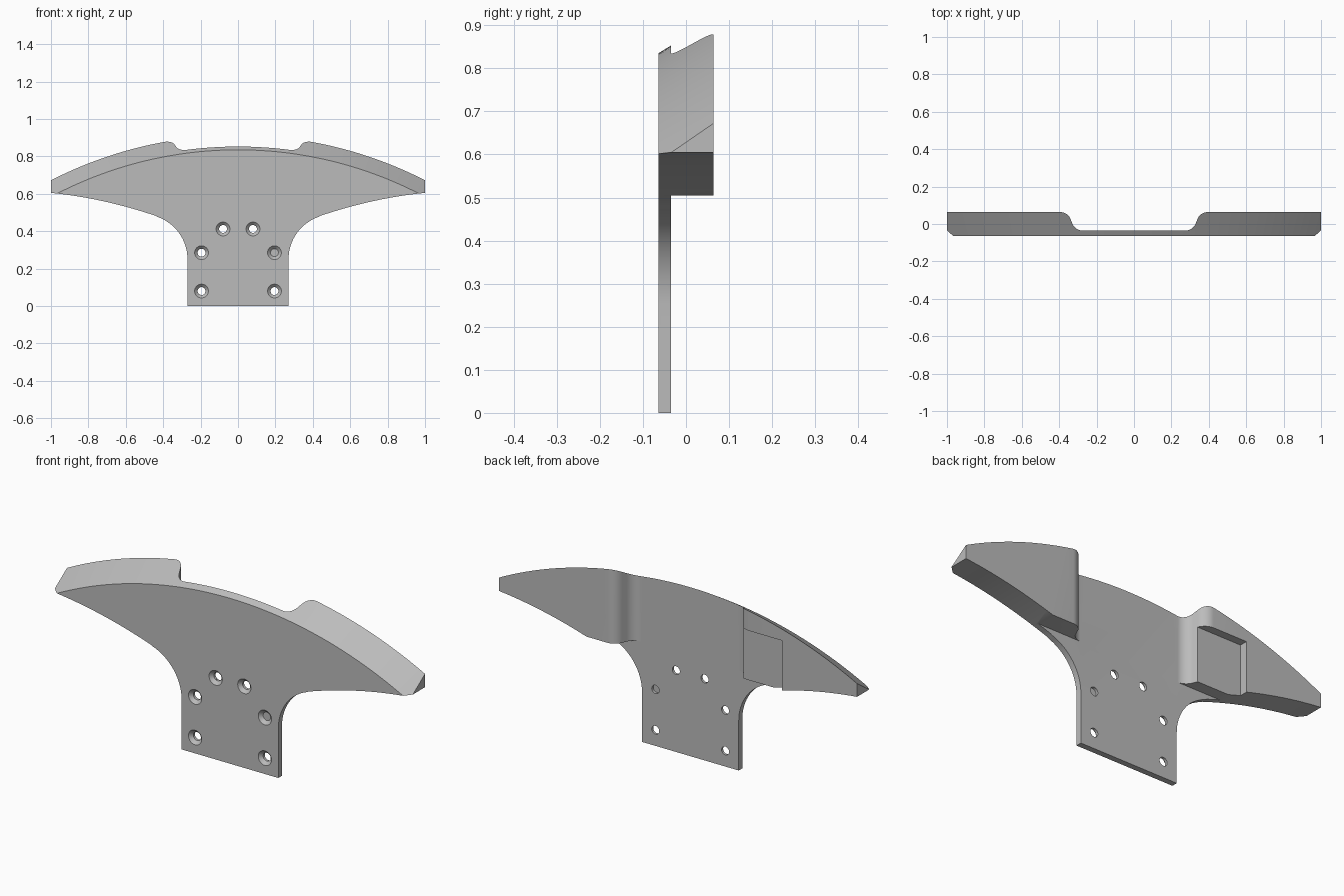
import bpy, bmesh
from math import cos, sin, radians, pi
from mathutils import Matrix, Vector

if "Cube" in bpy.data.objects:
    bpy.data.objects.remove(bpy.data.objects["Cube"])

FRONT, PLATE_BACK, BACK = -0.064, -0.035, 0.064

grey = bpy.data.materials.new("plain_grey")
grey.use_nodes = True
colour = (0.5, 0.5, 0.5, 1)
grey.diffuse_color = colour
grey.node_tree.nodes["Principled BSDF"].inputs["Base Color"].default_value = colour


def finish(name, bm):
    bmesh.ops.recalc_face_normals(bm, faces=bm.faces)
    mesh = bpy.data.meshes.new(name)
    bm.to_mesh(mesh)
    bm.free()
    mesh.materials.append(grey)
    ob = bpy.data.objects.new(name, mesh)
    bpy.context.collection.objects.link(ob)
    return ob


def prism(name, points, direction):
    """Extrude a flat outline along a direction."""
    bm = bmesh.new()
    face = bm.faces.new([bm.verts.new(p) for p in points])
    ext = bmesh.ops.extrude_face_region(bm, geom=[face])
    verts = [g for g in ext["geom"] if isinstance(g, bmesh.types.BMVert)]
    bmesh.ops.translate(bm, verts=verts, vec=Vector(direction))
    return finish(name, bm)


def box(name, low, high):
    (x0, y0, z0), (x1, y1, z1) = low, high
    base = [(x0, y0, z0), (x1, y0, z0), (x1, y1, z0), (x0, y1, z0)]
    return prism(name, base, (0, 0, z1 - z0))


def cone_y(name, x, z, y0, r0, y1, r1, segments):
    """Frustum whose axis runs front to back."""
    bm = bmesh.new()
    move = Matrix.Translation((x, (y0 + y1) / 2, z)) @ Matrix.Rotation(-pi / 2, 4, "X")
    bmesh.ops.create_cone(bm, cap_ends=True, segments=segments, radius1=r0,
                          radius2=r1, depth=y1 - y0, matrix=move)
    return finish(name, bm)


def arc(cx, cy, r, start, end, n):
    steps = [radians(start + (end - start) * i / n) for i in range(n + 1)]
    return [(cx + r * cos(a), cy + r * sin(a)) for a in steps]


def mirrored(half):
    """Close a right-hand outline with its mirror image."""
    return half + [(-x, y) for x, y in reversed(half)]


def combine(target, tool, operation="DIFFERENCE"):
    mod = target.modifiers.new(tool.name, "BOOLEAN")
    mod.object, mod.operation, mod.solver = tool, operation, "EXACT"
    bpy.context.view_layer.objects.active = target
    bpy.ops.object.modifier_apply(modifier=mod.name)
    bpy.data.objects.remove(tool)


# Stem, fillet and underside of the wings
half = [(0.27, 0)] + arc(0.51, 0.25, 0.24, 180, 109, 16)
for i in range(17):
    t = 0.56 * (1 - i / 16)
    half.append((1 - t, 0.605 - 0.1 * t - 0.214 * t * t))
half.append((1, 1))
body = prism("winged_bracket", [(x, FRONT, z) for x, z in mirrored(half)],
             (0, BACK - FRONT, 0))

# Conical bevelled top edge
slope, over = 0.61, 0.02
dome = cone_y("top_dome", 0, -1.283, FRONT - over, 2.118 - slope * over,
              BACK + over, 2.118 + slope * (BACK - FRONT + over), 384)
combine(body, dome, "INTERSECT")

# Rear hollow between the wings, with rounded walls
wall = arc(0.274, PLATE_BACK + 0.06, 0.06, -90, -20, 10)
wall += arc(0.395, BACK - 0.06, 0.06, 160, 90, 10) + [(0.395, 0.2)]
combine(body, prism("rear_hollow", [(x, y, -0.5) for x, y in mirrored(wall)], (0, 0, 2)))

# Thin stem below the wing blocks
combine(body, box("stem_relief", (-1.2, PLATE_BACK, -0.5), (1.2, 0.2, 0.505)))

# Pocket in the back of one wing, open below and inward
combine(body, box("wing_pocket", (-0.58, BACK - 0.04, 0.4), (-0.2, 0.2, 0.777)))

# Countersunk screw holes
for x, z in ((0.195, 0.08), (0.195, 0.285), (0.08, 0.412)):
    for side in (-1, 1):
        combine(body, cone_y("screw_hole", side * x, z, -0.2, 0.021, 0.1, 0.021, 32))
        combine(body, cone_y("countersink", side * x, z, FRONT - 0.01, 0.047,
                             FRONT + 0.016, 0.021, 32))

# Smooth the curved walls and keep the edges crisp
bpy.ops.object.select_all(action="DESELECT")
body.select_set(True)
bpy.context.view_layer.objects.active = body
bpy.ops.object.shade_smooth_by_angle(angle=radians(20))
